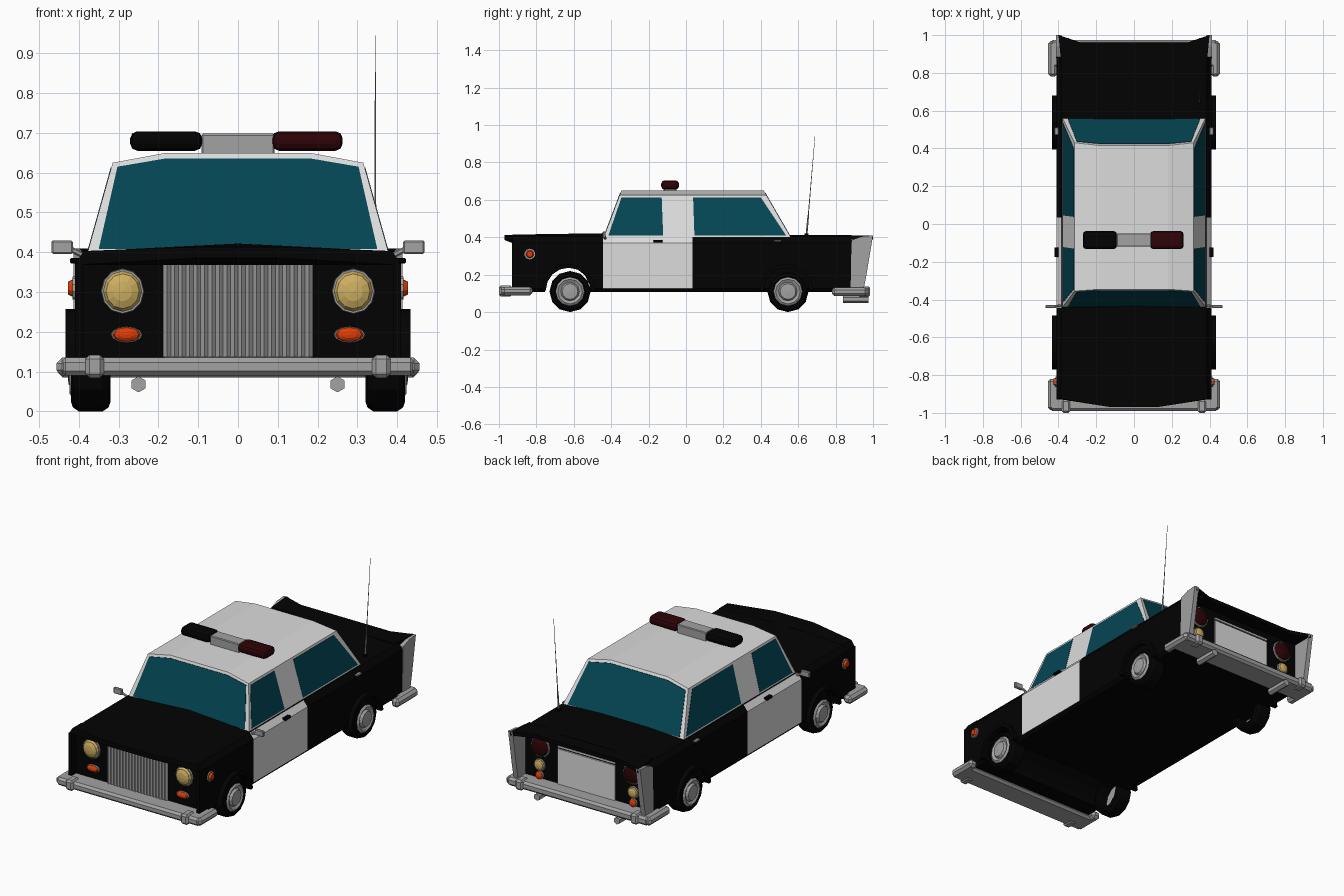
import bpy, bmesh, math
from mathutils import Vector, Matrix

if "Cube" in bpy.data.objects:
    bpy.data.objects.remove(bpy.data.objects["Cube"], do_unlink=True)


def material(name, r, g, b):
    m = bpy.data.materials.new(name)
    m.use_nodes = True
    m.diffuse_color = (r, g, b, 1)
    m.node_tree.nodes["Principled BSDF"].inputs["Base Color"].default_value = (r, g, b, 1)
    return m


BLACK = material("black", .0008, .0008, .0008)
WHITE = material("white", .72, .72, .72)
CHROME = material("chrome_grey", .36, .36, .36)
GLASS = material("teal_glass", .001, .06, .088)
YELLOW = material("lamp_yellow", .62, .43, .12)
ORANGE = material("indicator_orange", .75, .045, .002)
RED = material("dark_red", .026, .001, .002)


def finish(name, bm, *mats):
    bmesh.ops.recalc_face_normals(bm, faces=bm.faces)
    me = bpy.data.meshes.new(name)
    bm.to_mesh(me)
    bm.free()
    for m in mats:
        me.materials.append(m)
    ob = bpy.data.objects.new(name, me)
    bpy.context.collection.objects.link(ob)
    return ob


def hull(name, mat, pts):
    """Convex solid around the points, each mirrored across x."""
    bm = bmesh.new()
    for x, y, z in pts:
        bm.verts.new((x, y, z))
        bm.verts.new((-x, y, z))
    bmesh.ops.remove_doubles(bm, verts=bm.verts, dist=.0001)
    res = bmesh.ops.convex_hull(bm, input=bm.verts)
    bmesh.ops.delete(bm, geom=[v for v in res["geom_interior"] if isinstance(v, bmesh.types.BMVert)], context="VERTS")
    bmesh.ops.dissolve_limit(bm, angle_limit=.01, verts=bm.verts, edges=bm.edges)
    return finish(name, bm, mat)


def plate(name, mat, pts, offset):
    """Polygon extruded along the offset."""
    bm = bmesh.new()
    f = bm.faces.new([bm.verts.new(p) for p in pts])
    new = bmesh.ops.extrude_face_region(bm, geom=[f], use_keep_orig=True)["geom"]
    bmesh.ops.translate(bm, vec=Vector(offset), verts=[v for v in new if isinstance(v, bmesh.types.BMVert)])
    return finish(name, bm, mat)


def box(name, mat, lo, hi, bevel=0, seg=1):
    lo, hi = Vector(lo), Vector(hi)
    bm = bmesh.new()
    bmesh.ops.create_cube(bm, size=1)
    bmesh.ops.scale(bm, vec=hi - lo, verts=bm.verts)
    bmesh.ops.translate(bm, vec=(lo + hi) / 2, verts=bm.verts)
    if bevel:
        bmesh.ops.bevel(bm, geom=bm.edges, offset=bevel, segments=seg, affect="EDGES", profile=.5)
    return finish(name, bm, mat)


def rod(name, mat, a, b, r1, r2=None, sides=8):
    a, b = Vector(a), Vector(b)
    bm = bmesh.new()
    rot = (b - a).to_track_quat("Z", "Y").to_matrix().to_4x4()
    bmesh.ops.create_cone(bm, cap_ends=True, segments=sides, radius1=r1, radius2=r1 if r2 is None else r2,
                          depth=(b - a).length, matrix=Matrix.Translation((a + b) / 2) @ rot)
    return finish(name, bm, mat)


def lathe(name, mat, center, profile, side, sides):
    """Revolve (x, radius) points around a sideways axle."""
    bm = bmesh.new()
    vs = [bm.verts.new((side * x, 0, r)) for x, r in profile]
    es = [bm.edges.new(p) for p in zip(vs, vs[1:])]
    bmesh.ops.spin(bm, geom=vs + es, axis=(1, 0, 0), cent=(0, 0, 0), angle=math.tau, steps=sides)
    bmesh.ops.remove_doubles(bm, verts=bm.verts, dist=.0005)
    bmesh.ops.translate(bm, vec=center, verts=bm.verts)
    return finish(name, bm, mat)


def lamp(name, mat, x, y, z, rx, rz, out, dome=.014):
    """Lens dome on a chrome ring, facing out along y."""
    ring = bmesh.new()
    bmesh.ops.create_cone(ring, cap_ends=True, segments=12, radius1=1, radius2=.94, depth=2)
    lens = bmesh.new()
    bmesh.ops.create_uvsphere(lens, u_segments=12, v_segments=6, radius=1)
    for part, bm, m, k, d, lift in (("ring", ring, CHROME, 1, .008, 0), ("lens", lens, mat, .86, dome, .009)):
        bmesh.ops.transform(bm, verts=bm.verts, matrix=Matrix.Translation((x, y + out * lift, z))
                            @ Matrix.Diagonal((rx * k, d, rz * k, 1)) @ Matrix.Rotation(out * -math.pi / 2, 4, "X"))
        finish(f"{name}_{part}", bm, m)


# Lower body: one cross-section lofted along the car, front doors white
FRONT, REAR = -.89, .885
half = [(.395, .108), (.41, .125), (.41, .37), (.385, .402)]
section = half + [(.15, .412), (-.15, .412)] + [(-x, z) for x, z in reversed(half)]
bm = bmesh.new()
rings = [[bm.verts.new((x, y, z)) for x, z in section] for y in (FRONT, -.445, .035, REAR)]
for k, (a, b) in enumerate(zip(rings, rings[1:])):
    for i in range(len(section)):
        j = (i + 1) % len(section)
        f = bm.faces.new((a[i], a[j], b[j], b[i]))
        c = f.calc_center_median()
        f.material_index = int(k == 1 and abs(c.x) > .39 and c.z > .12)
bm.faces.new(rings[0])
bm.faces.new(rings[-1])
body = finish("body", bm, BLACK, WHITE)

# Front wheel openings cut right through
cutter = rod("arch_cutter", BLACK, (-.6, -.635, .12), (.6, -.635, .12), .122, sides=14)
cutter.hide_render = True
mod = body.modifiers.new("arch", "BOOLEAN")
mod.operation, mod.object, mod.solver = "DIFFERENCE", cutter, "EXACT"
bpy.context.view_layer.objects.active = body
bpy.ops.object.modifier_apply(modifier="arch")
bpy.data.objects.remove(cutter, do_unlink=True)

# Hood nose and cowl, trunk lid with pointed rear corners
hull("hood_nose", BLACK, [(.41, -.925, .368), (.388, -.925, .403), (.12, -.97, .385), (.12, -.97, .413),
                          (.12, -.85, .414), (.41, -.85, .368), (.388, -.85, .403)])
hull("cowl", BLACK, [(.37, -.46, .403), (0, -.47, .42), (0, -.42, .422), (.37, -.42, .403), (0, -.95, .414)])
lid = [(.385, .85), (.4, 1), (.28, .96)]
plate("trunk_lid", BLACK, [(x, y, .388) for x, y in lid] + [(-x, y, .388) for x, y in reversed(lid)], (0, 0, .022))

# Cabin shell
hull("cabin", WHITE, [(.378, -.44, .4), (.378, .56, .4), (.315, -.355, .625), (.315, .43, .625),
                      (.18, -.3455, .65), (.18, .4156, .65)])


def cabin_y(z, front):
    t = (z - .4) / .225
    return -.44 + .085 * t if front else .56 - .13 * t


def cabin_x(z):
    return .378 - .063 * (z - .4) / .225


# Windshield and rear window
pane = [(.35, .408), (.303, .615), (.18, .636)]
pane += [(-x, z) for x, z in reversed(pane)]
for name, front in (("windshield", True), ("rear_window", False)):
    d = -.005 if front else .005
    plate(name, GLASS, [(x, cabin_y(z, front) - d * .5, z) for x, z in pane], (0, d, 0))

for s, side in ((1, "left"), (-1, "right")):
    # Side windows
    for name, shape in (("front", [(-.415, .41), (-.345, .613), (-.13, .613), (-.122, .41)]),
                        ("rear", [(.045, .41), (.038, .613), (.4, .613), (.535, .41)])):
        plate(f"{side}_{name}_window", GLASS, [(s * (cabin_x(z) - .002), y, z) for y, z in shape], (s * .0035, 0, 0))
    # Fender edge beside the recessed front panel
    x = s * .4
    box(f"{side}_fender_edge", BLACK, (x - .01, -.93, .11), (x + .01, FRONT + .01, .372))
    # Chrome tail fin edge
    fin = [(.88, .125), (.95, .125), (.965, .2), (1, .41), (.94, .405), (.885, .385)]
    plate(f"{side}_tail_fin", CHROME, [(s * .385, y, z) for y, z in fin], (s * .028, 0, 0))
    # Wheels and fender flares
    for name, y in (("front", -.62), ("rear", .545)):
        at = (0, y, .11)
        lathe(f"{side}_{name}_tyre", BLACK, at, [(.41, .07), (.42, .085), (.415, .1), (.4, .11), (.34, .11),
                                                 (.325, .1), (.32, .085), (.4, .08), (.41, .07)], s, 12)
        lathe(f"{side}_{name}_hub", CHROME, at, [(.395, 0), (.395, .08), (.415, .077), (.423, .066), (.414, .05),
                                                 (.426, .042), (.429, 0)], s, 12)
        arc = [math.pi * i / 8 for i in range(9)]
        rim = [(r * math.cos(a), r * math.sin(a)) for r, run in ((.143, arc), (.122, arc[::-1])) for a in run]
        plate(f"{side}_{name}_flare", BLACK, [(s * .4, y - .008 + u, .115 + v) for u, v in rim], (s * .034, 0, 0))
    # Front and rear lamps
    lamp(f"{side}_headlight", YELLOW, s * .29, FRONT, .302, .056, .059, -1, .022)
    lamp(f"{side}_front_indicator", ORANGE, s * .28, FRONT, .193, .041, .021, -1)
    lamp(f"{side}_tail_light", RED, s * .288, REAR, .312, .06, .062, 1, .02)
    lamp(f"{side}_reverse_light", YELLOW, s * .293, REAR, .208, .036, .036, 1)
    lamp(f"{side}_rear_indicator", ORANGE, s * .293, REAR, .15, .025, .025, 1)
    # Side markers
    rod(f"{side}_marker_ring", CHROME, (s * .405, -.835, .31), (s * .416, -.835, .31), .029, sides=10)
    rod(f"{side}_marker_lens", ORANGE, (s * .41, -.835, .31), (s * .427, -.835, .31), .025, .016, 10)
    # Mirrors and handles
    rod(f"{side}_mirror_stem", CHROME, (s * .375, -.43, .385), (s * .425, -.437, .41), .007, sides=6)
    x = s * .442
    box(f"{side}_mirror", CHROME, (x - .027, -.446, .396), (x + .027, -.43, .43), .004)
    x = s * .41
    box(f"{side}_front_handle", BLACK, (x - .012, -.175, .372), (x + .012, -.125, .386), .003)
    box(f"{side}_rear_handle", CHROME, (x - .01, .47, .376), (x + .01, .51, .386), .003)
    # Bumper ends and guards, exhaust
    x = s * .43
    box(f"{side}_front_bumper_end", CHROME, (x - .026, -.985, .09), (x + .026, -.82, .135), .014)
    box(f"{side}_rear_bumper_end", CHROME, (x - .024, .78, .085), (x + .024, .97, .132), .014)
    x = s * .36
    box(f"{side}_front_guard", CHROME, (x - .023, -1, .084), (x + .023, -.93, .142), .01)
    box(f"{side}_rear_guard", CHROME, (x - .023, .92, .08), (x + .023, .985, .138), .01)
    rod(f"{side}_exhaust", CHROME, (s * .25, .84, .068), (s * .25, .975, .068), .02, sides=6)

# Bumper bars
box("front_bumper", CHROME, (-.445, -.99, .09), (.445, -.85, .135), .012)
box("rear_bumper", CHROME, (-.44, .83, .085), (.44, .975, .132), .012)

# Grille with upright bars
box("grille_back", CHROME, (-.185, FRONT - .006, .135), (.185, FRONT + .01, .378))
bars = 20
for i in range(bars):
    x = -.178 + .356 * i / (bars - 1)
    rod(f"grille_bar_{i + 1}", CHROME, (x, FRONT - .006, .137), (x, FRONT - .006, .378), .01, sides=4)

# Tail panel
box("tail_plate", WHITE, (-.18, REAR - .005, .115), (.18, REAR + .008, .33))
box("tail_trim", WHITE, (-.18, REAR - .005, .338), (.18, REAR + .008, .348))

# Roof light bar
box("light_bar_center", CHROME, (-.092, -.12, .645), (.092, -.05, .698), .004)
box("light_bar_left", RED, (.085, -.133, .655), (.263, -.037, .704), .018, 2)
box("light_bar_right", BLACK, (-.271, -.133, .655), (-.09, -.037, .704), .018, 2)

# Antenna
rod("antenna_base", BLACK, (.345, .643, .405), (.345, .644, .42), .011)
rod("antenna_sleeve", CHROME, (.345, .644, .41), (.345, .654, .52), .005, .004, 6)
rod("antenna_whip", CHROME, (.345, .654, .52), (.345, .69, .945), .0025, .001, 6)
